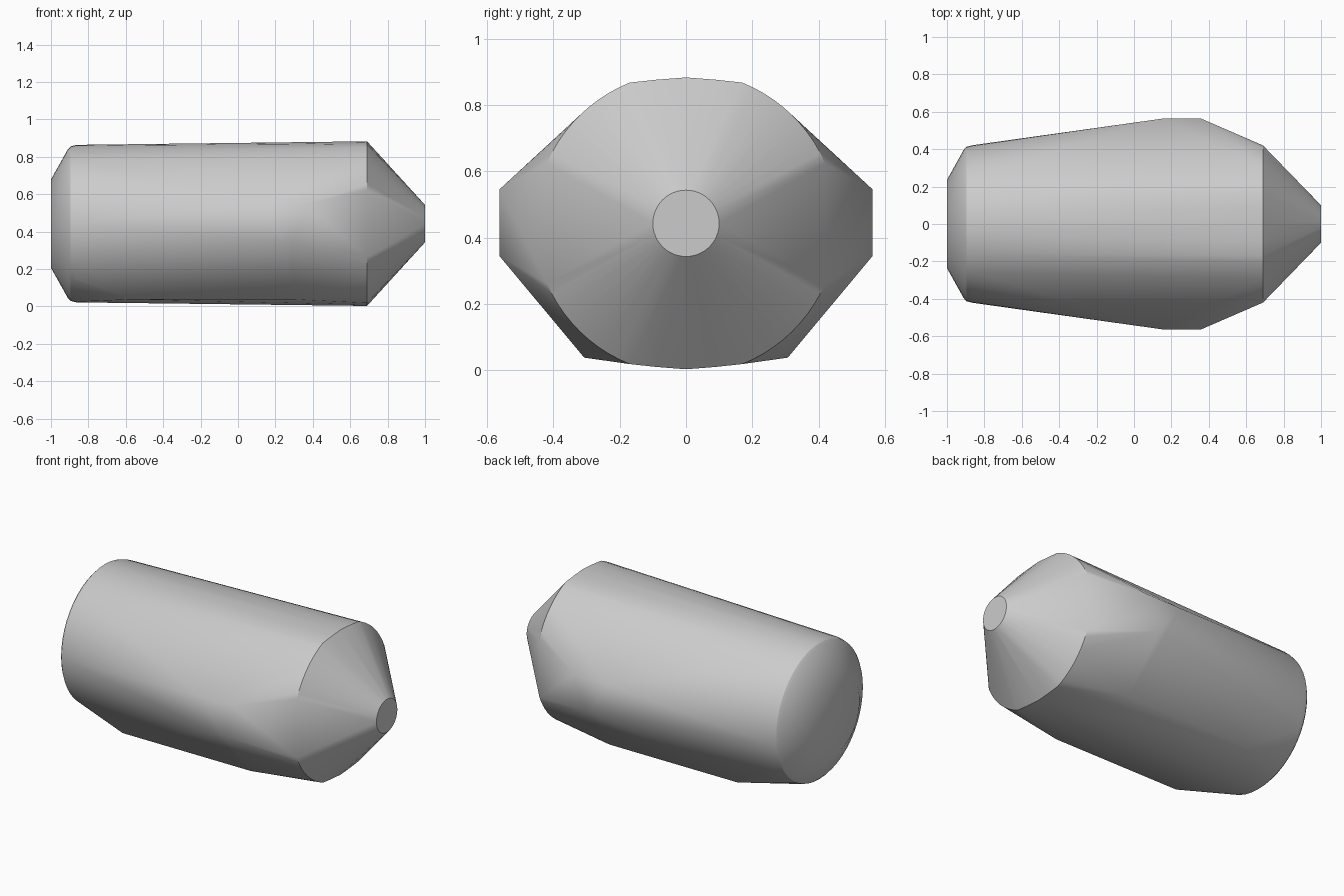
import bpy, bmesh
from math import sin, cos, pi, radians

cube = bpy.data.objects.get("Cube")
if cube:
    bpy.data.objects.remove(cube, do_unlink=True)

MID = 0.443


def ring(x, r, n=48):
    return [(x, r * cos(2 * pi * i / n), MID + r * sin(2 * pi * i / n)) for i in range(n)]


def shoulder(x):
    """Clipped circle with slightly raised crown and keel."""
    pts = []
    for up in (1, -1):
        for side in (1, -1):
            for i in range(11):
                a = radians(23.2 + i * 4.5)
                pts.append((x, side * 0.457 * cos(a), MID + up * 0.457 * sin(a)))
            pts.append((x, side * 0.09, MID + up * 0.433))
        pts.append((x, 0, MID + up * 0.44))
    return pts


# Rounded tail, shoulder and blunt nose
points = ring(-1, 0.236) + ring(-0.91, 0.397) + ring(-0.895, 0.413)
points += ring(-0.865, 0.421) + shoulder(0.69) + ring(1, 0.1)

# Side bulges and lower corners
for side in (1, -1):
    points += [(x, side * 0.563, 0.545) for x in (0.15, 0.36)]
    points += [(x, side * 0.563, 0.345) for x in (0.24, 0.29)]
    points += [(x, side * 0.307, 0.038) for x in (-0.56, 0.3)]

# Stretch a skin over the points
bm = bmesh.new()
for p in points:
    bm.verts.new(p)
hull = bmesh.ops.convex_hull(bm, input=bm.verts[:])
loose = {v for v in hull["geom_interior"] + hull["geom_unused"]
         if isinstance(v, bmesh.types.BMVert)}
bmesh.ops.delete(bm, geom=list(loose), context='VERTS')
bmesh.ops.dissolve_limit(bm, angle_limit=radians(0.5), verts=bm.verts[:], edges=bm.edges[:])
bmesh.ops.recalc_face_normals(bm, faces=bm.faces[:])
mesh = bpy.data.meshes.new("hull_body")
bm.to_mesh(mesh)
bm.free()

body = bpy.data.objects.new("hull_body", mesh)
bpy.context.collection.objects.link(body)

# Plain grey finish
grey = bpy.data.materials.new("light_grey")
grey.use_nodes = True
colour = (0.6, 0.6, 0.6, 1)
grey.diffuse_color = colour
grey.node_tree.nodes["Principled BSDF"].inputs["Base Color"].default_value = colour
mesh.materials.append(grey)

bpy.ops.object.select_all(action='DESELECT')
body.select_set(True)
bpy.context.view_layer.objects.active = body
bpy.ops.object.shade_smooth_by_angle(angle=radians(30))
